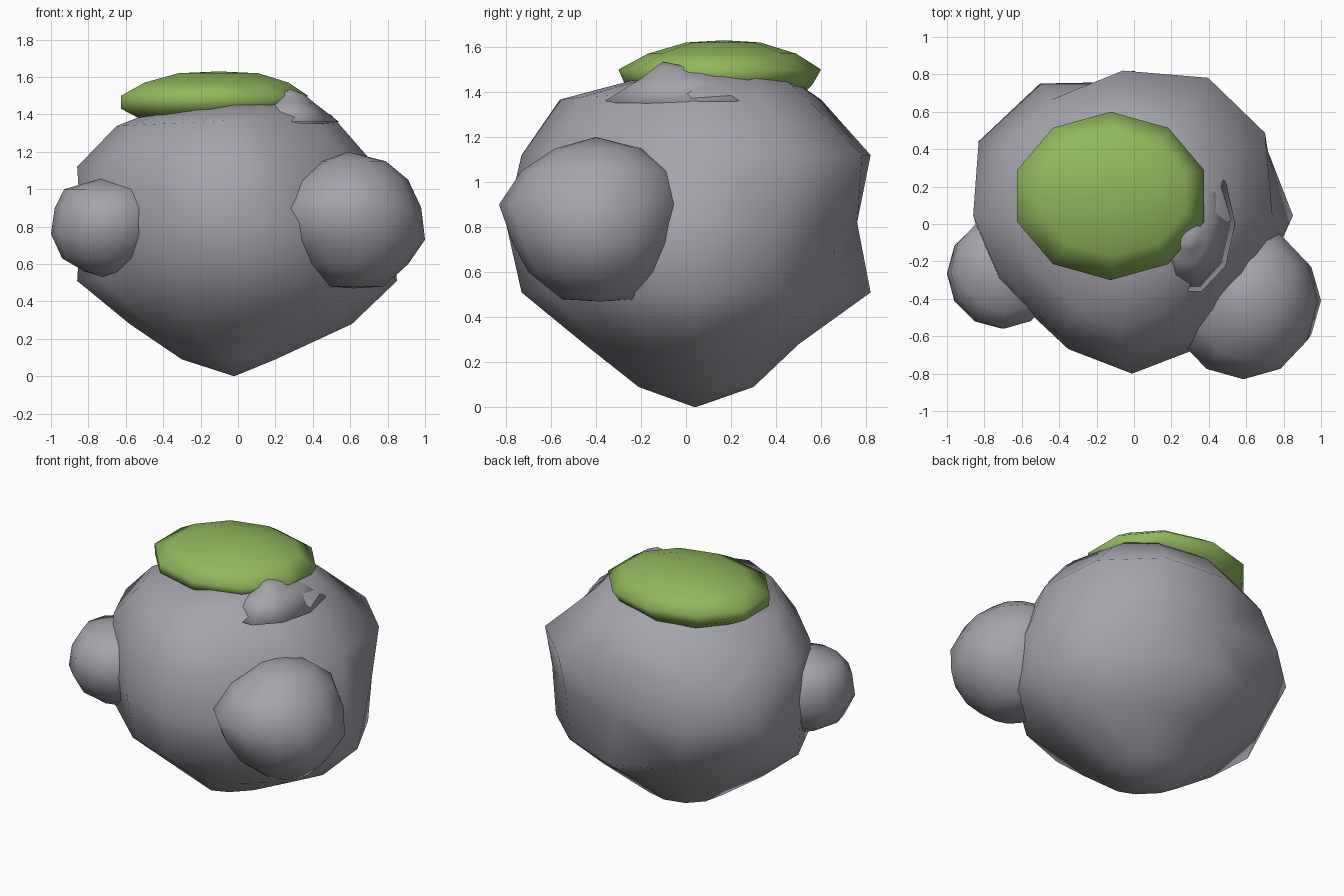
import bpy, bmesh, math


def material(name, rgb):
    m = bpy.data.materials.new(name)
    m.diffuse_color = (*rgb, 1.0)
    return m


STONE = material("stone grey", (0.37, 0.37, 0.41))
MOSS = material("moss green", (0.28, 0.48, 0.11))


def power(v, e):
    return math.copysign(abs(v) ** e, v)


def blob(name, mat, rings, bottom, top, sides=12, front=1.0, back=1.0, phase=0.0, tilt=0.0):
    """Closed stone shape from rings and two tips.
    Ring: z, x min, x max, y min, y max, then optional bulge of the
    back right and back left corners. front/back set how square each half is."""
    bm = bmesh.new()
    loops = []
    for z, x0, x1, y0, y1, *bulge in rings:
        loop = []
        for i in range(sides):
            a = math.tau * i / sides + phase
            c, s = math.cos(a), math.sin(a)
            e = back if s > 0 else front
            k = 1.0
            if bulge and s > 0:
                k += bulge[0 if c > 0 else 1] * abs(math.sin(2 * a))
            x = (x0 + x1) / 2 + (x1 - x0) / 2 * k * power(c, e)
            y = (y0 + y1) / 2 + (y1 - y0) / 2 * k * power(s, e)
            lift = tilt * x if z > 1.3 else 0
            loop.append(bm.verts.new((x, y, z + lift)))
        loops.append(loop)
    low, high = bm.verts.new(bottom), bm.verts.new(top)
    for i in range(sides):
        j = (i + 1) % sides
        bm.faces.new((low, loops[0][j], loops[0][i]))
        bm.faces.new((high, loops[-1][i], loops[-1][j]))
        for a, b in zip(loops, loops[1:]):
            bm.faces.new((a[i], a[j], b[j], b[i]))
    bmesh.ops.triangulate(bm, faces=[f for f in bm.faces if len(f.verts) == 4])
    bmesh.ops.recalc_face_normals(bm, faces=bm.faces)
    for f in bm.faces:
        f.smooth = True
    me = bpy.data.meshes.new(name)
    bm.to_mesh(me)
    bm.free()
    me.materials.append(mat)
    ob = bpy.data.objects.new(name, me)
    bpy.context.collection.objects.link(ob)
    return ob


# Main boulder, tapering to a point at the ground
blob("boulder", STONE, [
    (0.09, -0.30, 0.20, -0.21, 0.30),
    (0.28, -0.58, 0.61, -0.45, 0.50, -0.05, -0.08),
    (0.51, -0.86, 0.85, -0.73, 0.82, -0.11, -0.13),
    (0.82, -0.84, 0.82, -0.80, 0.76, 0.0, 0.15),
    (1.12, -0.86, 0.74, -0.73, 0.82, 0.10, -0.10),
    (1.37, -0.65, 0.50, -0.56, 0.60, 0.0, -0.05),
    (1.45, -0.42, 0.37, -0.25, 0.48),
], (-0.02, 0.04, 0.0), (0.02, 0.12, 1.49), front=1.28, back=0.93, tilt=0.05)

# Low ridge of stone rising beside the moss
blob("ridge_bump", STONE, [
    (1.36, 0.02, 0.54, -0.38, 0.38),
    (1.46, 0.16, 0.41, -0.21, 0.22),
    (1.51, 0.23, 0.35, -0.14, 0.02),
], (0.28, 0.0, 1.30), (0.28, -0.10, 1.535), sides=10)

# Large side stone at the front right
blob("right_stone", STONE, [
    (0.48, 0.48, 0.78, -0.55, -0.22),
    (0.60, 0.34, 0.91, -0.70, -0.11),
    (0.73, 0.23, 1.00, -0.77, -0.05),
    (0.90, 0.19, 0.98, -0.83, 0.00),
    (1.05, 0.31, 0.91, -0.73, -0.06),
    (1.15, 0.45, 0.79, -0.58, -0.20),
], (0.62, -0.38, 0.47), (0.59, -0.40, 1.20), sides=12)

# Small side stone at the left
blob("left_stone", STONE, [
    (0.56, -0.82, -0.60, -0.38, -0.14),
    (0.63, -0.94, -0.48, -0.48, -0.03),
    (0.76, -1.00, -0.41, -0.56, 0.03),
    (0.90, -0.98, -0.41, -0.56, 0.05),
    (1.00, -0.93, -0.45, -0.47, -0.02),
], (-0.72, -0.26, 0.53), (-0.72, -0.25, 1.06), sides=12)

# Moss cap on top
blob("moss_cap", MOSS, [
    (1.33, -0.38, 0.10, 0.00, 0.36),
    (1.38, -0.55, 0.25, -0.18, 0.51),
    (1.43, -0.65, 0.36, -0.27, 0.56),
    (1.50, -0.65, 0.40, -0.30, 0.60),
    (1.57, -0.52, 0.29, -0.17, 0.49),
    (1.62, -0.33, 0.12, 0.00, 0.33),
], (-0.13, 0.15, 1.31), (-0.10, 0.17, 1.63), sides=10, phase=math.radians(18))
